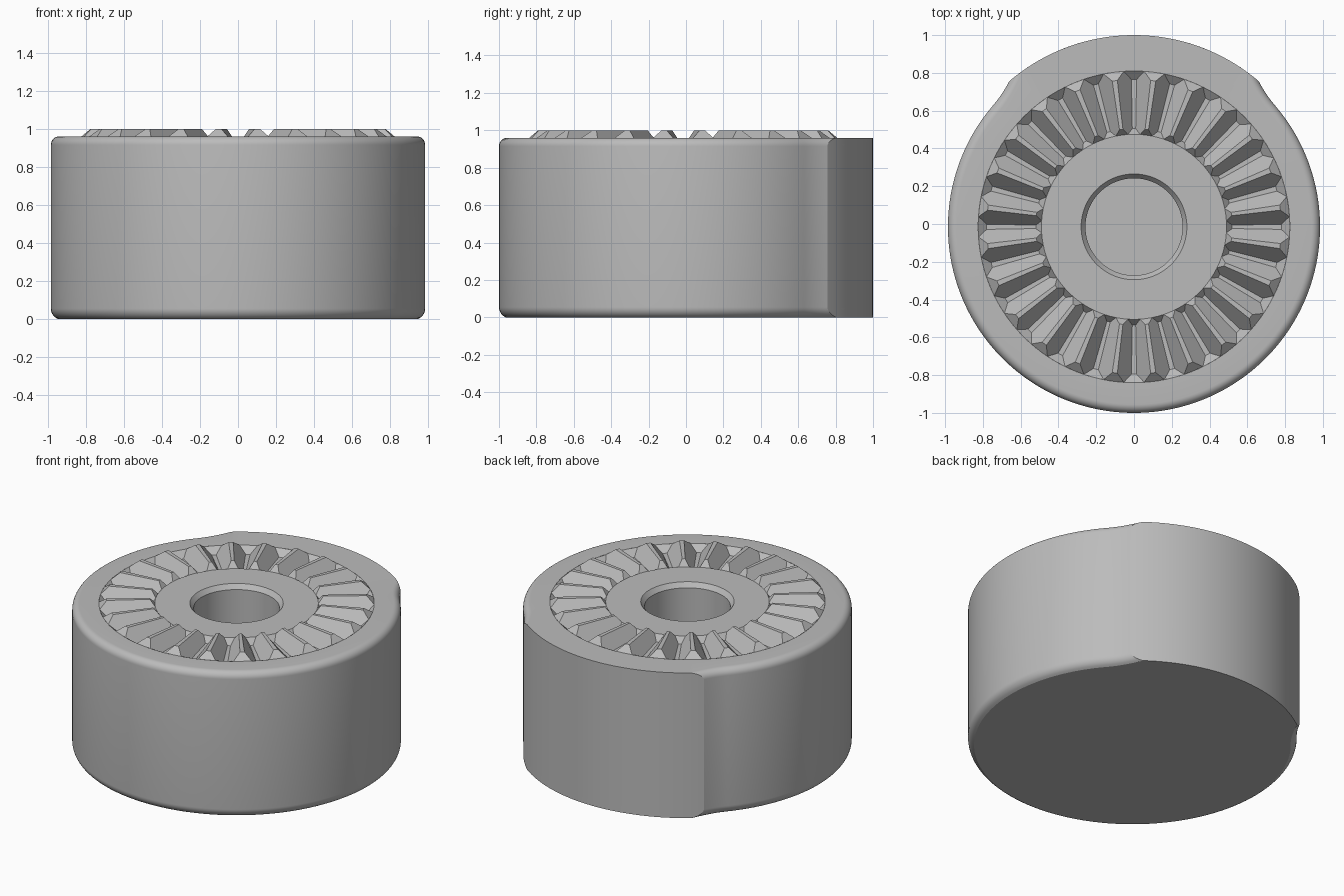
import bpy, bmesh
from math import sin, cos, radians, sqrt, pi

if "Cube" in bpy.data.objects:
    bpy.data.objects.remove(bpy.data.objects["Cube"])

CY = -0.015                     # axis of the round body
TOP = 0.96                      # height of the flat top face
R_BODY, R_PAD = 0.985, 1.015    # round wall and raised back pad
BLEND_START, BLEND = radians(49.3), 1.29
RING_OUT, RING_IN = 0.825, 0.49

grey = bpy.data.materials.new("plain_grey")
grey.use_nodes = True
grey.diffuse_color = (0.5, 0.5, 0.5, 1)
bsdf = next(n for n in grey.node_tree.nodes if n.type == "BSDF_PRINCIPLED")
bsdf.inputs["Base Color"].default_value = grey.diffuse_color


def polar(r, a, z):
    """Point at angle a, counted counter-clockwise from the back."""
    return (-r * sin(a), CY + r * cos(a), z)


def make_object(name, bm, smooth_angle=None):
    mesh = bpy.data.meshes.new(name)
    bm.to_mesh(mesh)
    bm.free()
    mesh.materials.append(grey)
    obj = bpy.data.objects.new(name, mesh)
    bpy.context.collection.objects.link(obj)
    if smooth_angle:
        bpy.ops.object.select_all(action="DESELECT")
        obj.select_set(True)
        bpy.context.view_layer.objects.active = obj
        bpy.ops.object.shade_smooth_by_angle(angle=radians(smooth_angle))
    return obj


def loft(name, rings, smooth_angle, cap_start=False, cap_end=False):
    bm = bmesh.new()
    loops = [[bm.verts.new(p) for p in ring] for ring in rings]
    for a, b in zip(loops, loops[1:]):
        for i in range(len(a)):
            j = (i + 1) % len(a)
            bm.faces.new((a[i], a[j], b[j], b[i]))
    if cap_start:
        bm.faces.new(loops[0][::-1])
    if cap_end:
        bm.faces.new(loops[-1])
    return make_object(name, bm, smooth_angle)


def spread(a, b, n):
    return [a + (b - a) * i / n for i in range(n)]


def outline(inset):
    """Angles and radii of the body outline, with its edge rounding inset."""
    corner = BLEND_START - sqrt((R_PAD - R_BODY + inset) / BLEND)
    angles = (spread(-corner, corner, 48)
              + spread(corner, BLEND_START, 10)
              + spread(BLEND_START, 2 * pi - BLEND_START, 120)
              + spread(2 * pi - BLEND_START, 2 * pi - corner, 10))
    result = []
    for a in angles:
        off = min(abs(a), abs(2 * pi - a))
        r = R_BODY - inset + BLEND * max(0, BLEND_START - off) ** 2
        result.append((a, min(r, R_PAD)))
    return result


# Body: rounded wall with the square-edged pad at the back
levels = []
low_r, low_z, high_r = 0.06, 0.055, 0.045
for i in range(8):
    z = low_z * i / 7
    levels.append((low_r - sqrt(low_r ** 2 - (low_z - z) ** 2), z))
for i in range(9):
    t = pi / 2 * i / 8
    levels.append((high_r * (1 - cos(t)), TOP - high_r * (1 - sin(t))))
rings = [[polar(r, a, z) for a, r in outline(inset)] for inset, z in levels]
rings.append([polar(RING_OUT, a, TOP) for a, r in outline(high_r)])
loft("body", rings, 20, cap_start=True)

# Hub: flat centre with a chamfered blind hole
hub_profile = [(RING_IN, TOP), (0.28, TOP), (0.257, 0.93), (0.257, 0.3)]
hub_rings = [[polar(r, a, z) for a in spread(0, 2 * pi, 96)]
             for r, z in hub_profile]
loft("hub_with_hole", hub_rings, 20, cap_end=True)

# Toothed ring: alternating ridges and grooves with chamfered ends
TEETH, DEPTH = 24, 0.04
END_OUT, END_IN = 0.78, 0.52
half = pi / TEETH
flat = radians(1.0)
bm = bmesh.new()
strips = []
for k in range(2 * TEETH):
    a = k * half
    z = TOP + (DEPTH if k % 2 else -DEPTH)
    points = {
        "out_r": (END_OUT, a - flat, z), "out_l": (END_OUT, a + flat, z),
        "in_r": (END_IN, a - flat, z), "in_l": (END_IN, a + flat, z),
        "rim": (RING_OUT, a, TOP), "hub": (RING_IN, a, TOP),
        "rim_l": (RING_OUT, a + half / 2, TOP),
        "hub_l": (RING_IN, a + half / 2, TOP),
    }
    strips.append({n: bm.verts.new(polar(*p)) for n, p in points.items()})
for k, s in enumerate(strips):
    prev, nxt = strips[k - 1], strips[(k + 1) % len(strips)]
    faces = [
        (s["in_r"], s["out_r"], s["out_l"], s["in_l"]),
        (s["out_r"], prev["rim_l"], s["rim"], s["rim_l"], s["out_l"]),
        (s["in_l"], s["hub_l"], s["hub"], prev["hub_l"], s["in_r"]),
        (s["in_l"], s["out_l"], s["rim_l"], nxt["out_r"], nxt["in_r"], s["hub_l"]),
    ]
    for f in faces:
        bm.faces.new(f)
bm.normal_update()
bmesh.ops.reverse_faces(bm, faces=[f for f in bm.faces if f.normal.z < 0])
make_object("toothed_ring", bm)
